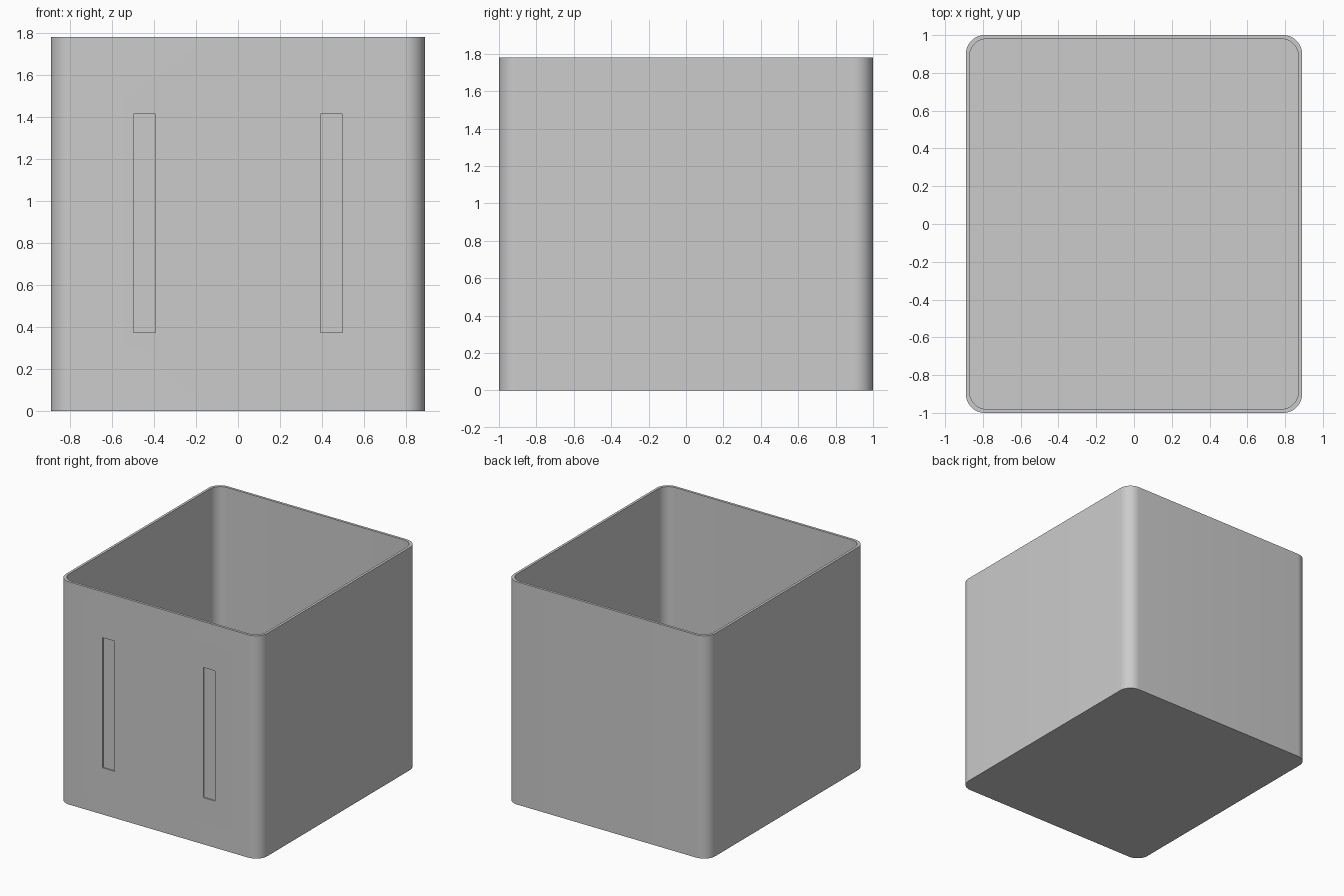
import bpy, bmesh, math

cube = bpy.data.objects.get("Cube")
if cube:
    bpy.data.objects.remove(cube, do_unlink=True)

HEIGHT, WALL, RADIUS = 1.78, 0.02, 0.1
HALF_X, HALF_Y = 0.89, 1.0

grey = bpy.data.materials.new("plain grey")
grey.use_nodes = True
grey.diffuse_color = (0.6, 0.6, 0.6, 1)
grey.node_tree.nodes["Principled BSDF"].inputs["Base Color"].default_value = (0.6, 0.6, 0.6, 1)


def rounded_ring(bm, inset, z, steps=12):
    """Ring of vertices around a rounded rectangle."""
    r = RADIUS - inset / 2
    cx, cy = HALF_X - inset - r, HALF_Y - inset - r
    ring = []
    for quarter, (sx, sy) in enumerate([(1, 1), (-1, 1), (-1, -1), (1, -1)]):
        for i in range(steps + 1):
            a = (quarter + i / steps) * math.pi / 2
            ring.append(bm.verts.new((sx * cx + r * math.cos(a), sy * cy + r * math.sin(a), z)))
    return ring


def finish(name, bm):
    bmesh.ops.recalc_face_normals(bm, faces=bm.faces)
    mesh = bpy.data.meshes.new(name)
    bm.to_mesh(mesh)
    bm.free()
    obj = bpy.data.objects.new(name, mesh)
    bpy.context.collection.objects.link(obj)
    mesh.materials.append(grey)
    return obj


# Open box: outer wall, rim, inner wall, closed by the underside and the floor
bm = bmesh.new()
rings = [rounded_ring(bm, inset, z) for inset, z in
         [(0, 0), (0, HEIGHT), (WALL, HEIGHT), (WALL, WALL)]]
for a, b in zip(rings, rings[1:]):
    for i in range(len(a)):
        j = (i + 1) % len(a)
        bm.faces.new((a[i], a[j], b[j], b[i]))
bm.faces.new(rings[0])
bm.faces.new(rings[-1])
box = finish("open_box", bm)

# Two shallow upright grooves in the front
bm = bmesh.new()
for side in (-1, 1):
    made = bmesh.ops.create_cube(bm, size=1)["verts"]
    bmesh.ops.scale(bm, verts=made, vec=(0.104, 0.03, 1.04))
    bmesh.ops.translate(bm, verts=made, vec=(side * 0.445, -HALF_Y - 0.005, 0.893))
cutter = finish("groove_cutter", bm)
cutter.hide_render = True

cut = box.modifiers.new("front grooves", "BOOLEAN")
cut.object = cutter
cut.operation = "DIFFERENCE"
cut.solver = "EXACT"
bpy.ops.object.select_all(action="DESELECT")
box.select_set(True)
bpy.context.view_layer.objects.active = box
bpy.ops.object.modifier_apply(modifier=cut.name)
bpy.data.objects.remove(cutter, do_unlink=True)
bpy.ops.object.shade_smooth_by_angle(angle=math.radians(30))
